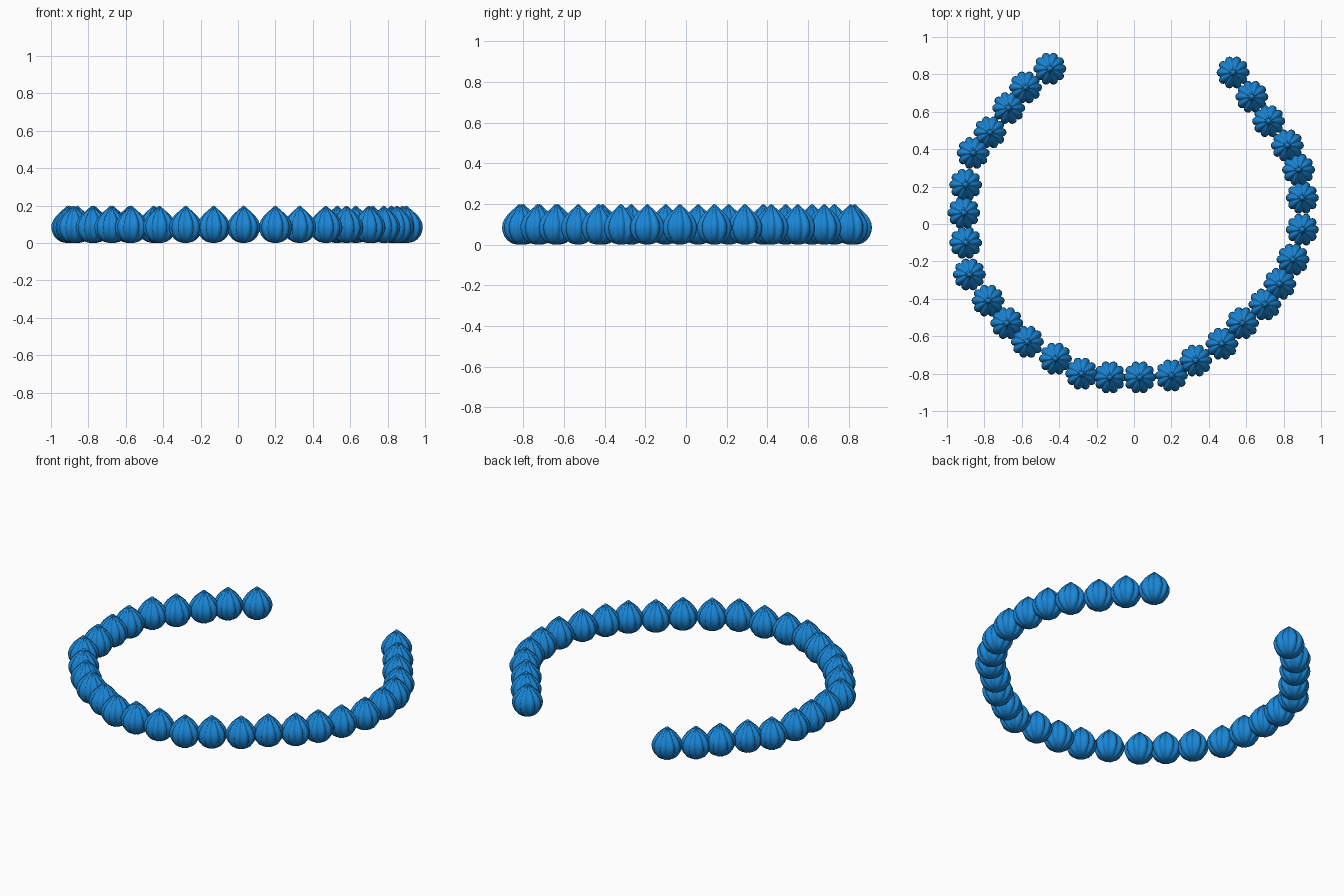
import bpy, bmesh, math

if "Cube" in bpy.data.objects:
    bpy.data.objects.remove(bpy.data.objects["Cube"])

LOBES, STEPS = 10, 60
# bead outline: radius, height, groove depth
PROFILE = [(0.018, 0.006, 0.05), (0.040, 0.012, 0.10), (0.060, 0.025, 0.14),
           (0.075, 0.043, 0.16), (0.084, 0.063, 0.17), (0.088, 0.085, 0.17),
           (0.086, 0.105, 0.18), (0.078, 0.125, 0.20), (0.064, 0.145, 0.24),
           (0.046, 0.163, 0.30), (0.030, 0.177, 0.34), (0.018, 0.187, 0.30),
           (0.011, 0.194, 0.10), (0.006, 0.198, 0.0)]


def bead_mesh():
    bm = bmesh.new()
    rings = []
    for r, z, depth in PROFILE:
        ring = []
        for i in range(STEPS):
            a = 2 * math.pi * i / STEPS
            # rounded lobes that meet in narrow grooves
            groove = 1 - abs(math.cos(a * LOBES / 2)) ** 0.8
            rr = r * (1 - depth * groove)
            rr = r * (1 - depth * (1 - abs(math.cos(a * LOBES / 2)) ** 0.7)) if depth else r
            ring.append(bm.verts.new((rr * math.cos(a), rr * math.sin(a), z)))
        rings.append(ring)
    for lo, hi in zip(rings, rings[1:]):
        for i in range(STEPS):
            j = (i + 1) % STEPS
            bm.faces.new((lo[i], lo[j], hi[j], hi[i]))
    # close the base and the tip
    for ring, z, flip in ((rings[0], 0.004, True), (rings[-1], 0.201, False)):
        c = bm.verts.new((0, 0, z))
        for i in range(STEPS):
            f = (ring[i], ring[(i + 1) % STEPS], c)
            bm.faces.new(f[::-1] if flip else f)
    for v in bm.verts:
        v.co.z = (v.co.z - 0.004) * 0.2 / 0.197
    me = bpy.data.meshes.new("piped_bead")
    bm.to_mesh(me)
    bm.free()
    me.shade_smooth()
    mat = bpy.data.materials.new("blue")
    mat.diffuse_color = (0.01, 0.24, 0.68, 1)
    mat.use_nodes = True
    mat.node_tree.nodes["Principled BSDF"].inputs["Base Color"].default_value = mat.diffuse_color
    me.materials.append(mat)
    return me


# bead centres along the open ring
CENTRES = [(-.45, .83), (-.58, .73), (-.67, .62), (-.77, .49), (-.86, .38), (-.90, .21),
           (-.91, .06), (-.90, -.10), (-.88, -.27), (-.78, -.41), (-.68, -.53), (-.57, -.63),
           (-.42, -.72), (-.28, -.80), (-.13, -.82), (.03, -.82), (.20, -.81), (.33, -.73),
           (.47, -.64), (.58, -.53), (.70, -.43), (.78, -.32), (.85, -.19), (.90, -.03),
           (.90, .14), (.88, .29), (.82, .42), (.72, .55), (.63, .68), (.53, .81)]
mesh = bead_mesh()
for n, (x, y) in enumerate(CENTRES):
    ob = bpy.data.objects.new(f"bead_{n + 1}", mesh)
    ob.location = (x, y, 0)
    bpy.context.collection.objects.link(ob)
